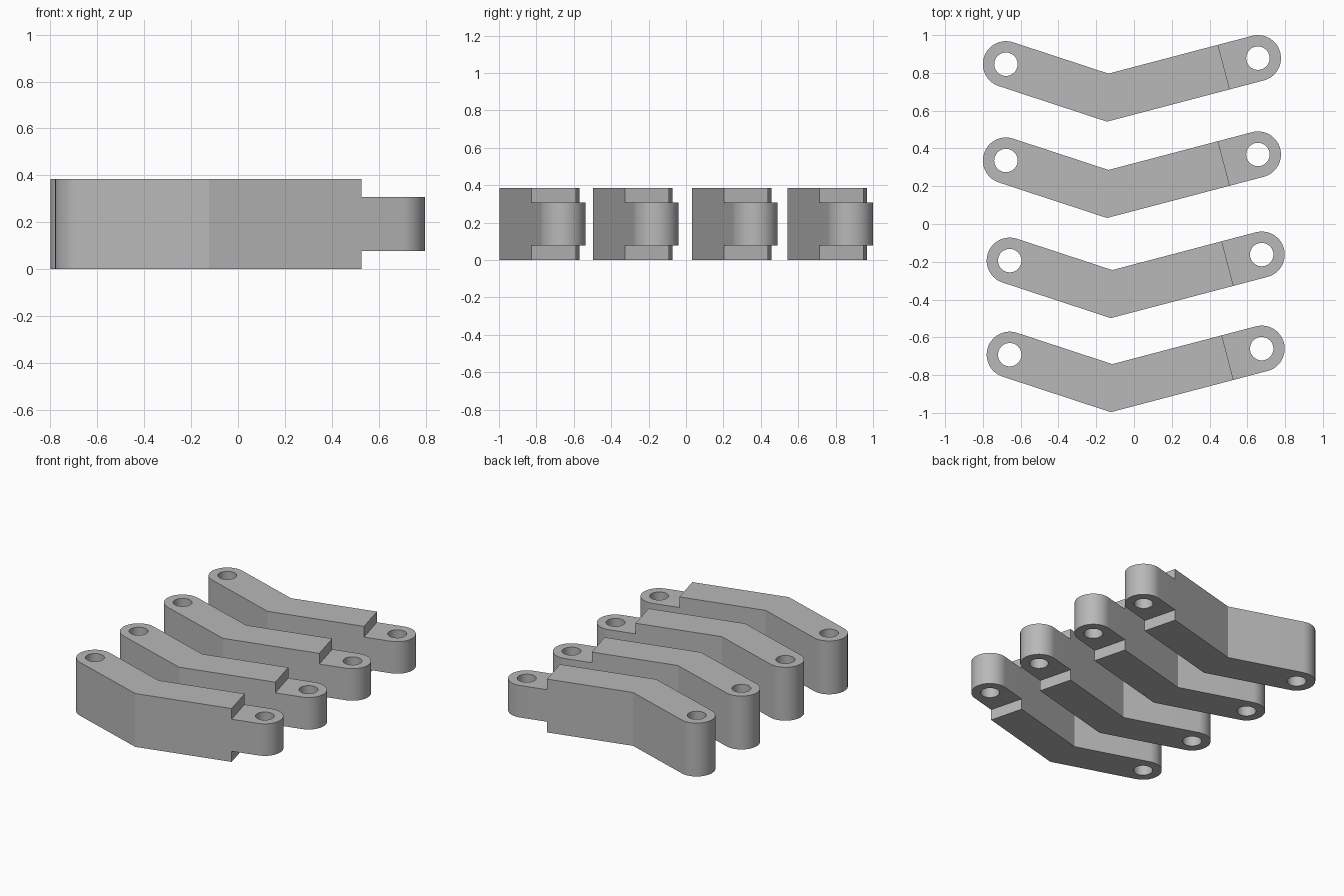
import bpy, bmesh, math
from mathutils import Vector

cube = bpy.data.objects.get("Cube")
if cube:
    bpy.data.objects.remove(cube, do_unlink=True)

# Plain grey material
grey = bpy.data.materials.new("plain grey")
grey.use_nodes = True
colour = (0.48, 0.48, 0.48, 1)
grey.diffuse_color = colour
grey.node_tree.nodes["Principled BSDF"].inputs["Base Color"].default_value = colour

# Centre line of one bent link: left hole, bend, right hole
LEFT, BEND, RIGHT = Vector((-0.678, 0.846)), Vector((-0.139, 0.669)), Vector((0.656, 0.878))
RADIUS, HOLE, STEP = 0.122, 0.062, 0.186
HEIGHT, LOW, HIGH = 0.385, 0.077, 0.308


def arc(centre, radius, start, sweep, count):
    return [centre + radius * Vector((math.cos(start + sweep * i / count),
                                      math.sin(start + sweep * i / count)))
            for i in range(count + 1)]


def prism(bm, outline, hole_centre, bottom, top):
    """Extrude an outline with one round hole."""
    hole = arc(hole_centre, HOLE, 0, math.tau, 40)[:-1]
    edges = []
    for loop in (outline, hole):
        verts = [bm.verts.new((p.x, p.y, bottom)) for p in loop]
        edges += [bm.edges.new((a, b)) for a, b in zip(verts, verts[1:] + verts[:1])]
    fill = bmesh.ops.triangle_fill(bm, edges=edges, use_beauty=True, normal=(0, 0, 1))
    faces = [f for f in fill["geom"] if isinstance(f, bmesh.types.BMFace)]
    cap = bmesh.ops.extrude_face_region(bm, geom=faces, use_keep_orig=True)
    raised = [v for v in cap["geom"] if isinstance(v, bmesh.types.BMVert)]
    bmesh.ops.translate(bm, verts=raised, vec=(0, 0, top - bottom))


# Directions along both arms and the mitre at the bend
arm_a, arm_b = (BEND - LEFT).normalized(), (RIGHT - BEND).normalized()
side_a, side_b = Vector((-arm_a.y, arm_a.x)), Vector((-arm_b.y, arm_b.x))
mitre = (side_a + side_b).normalized()
mitre *= RADIUS / mitre.dot(side_a)
step = RIGHT - arm_b * STEP
step_low, step_high = step - side_b * RADIUS, step + side_b * RADIUS

# Full-height body and thinner tongue
bm = bmesh.new()
left_arc = arc(LEFT, RADIUS, math.atan2(side_a.y, side_a.x), math.pi, 32)
right_arc = arc(RIGHT, RADIUS, math.atan2(-side_b.y, -side_b.x), math.pi, 32)
prism(bm, [step_low, step_high, BEND + mitre] + left_arc + [BEND - mitre], LEFT, 0, HEIGHT)
prism(bm, [step_low] + right_arc + [step_high], RIGHT, LOW, HIGH)


# Open the shoulder where the tongue joins, then weld the two together
def shoulder_faces():
    return [f for f in bm.faces
            if all(abs((v.co.xy - step).dot(arm_b)) < 0.0001 for v in f.verts)]


for z in (LOW, HIGH):
    for face in shoulder_faces():
        if min(v.co.z for v in face.verts) < z - 0.01 and max(v.co.z for v in face.verts) > HIGH + 0.01:
            bmesh.ops.bisect_plane(bm, geom=[face] + list(face.edges) + list(face.verts),
                                   plane_co=(0, 0, z), plane_no=(0, 0, 1))
inner = [f for f in shoulder_faces() if LOW < f.calc_center_median().z < HIGH]
bmesh.ops.delete(bm, geom=inner, context="FACES")
bmesh.ops.remove_doubles(bm, verts=bm.verts, dist=0.0001)
bmesh.ops.recalc_face_normals(bm, faces=bm.faces)

mesh = bpy.data.meshes.new("bent_link")
bm.to_mesh(mesh)
bm.free()
mesh.materials.append(grey)
mesh.shade_smooth()
mesh.set_sharp_from_angle(angle=math.radians(30))

# Row of four identical links
places = {"back_link": (0, 0), "middle_back_link": (0, -0.51),
          "middle_front_link": (0.02, -1.04), "front_link": (0.02, -1.538)}
for name, (x, y) in places.items():
    link = bpy.data.objects.new(name, mesh)
    link.location = (x, y, 0)
    bpy.context.collection.objects.link(link)
